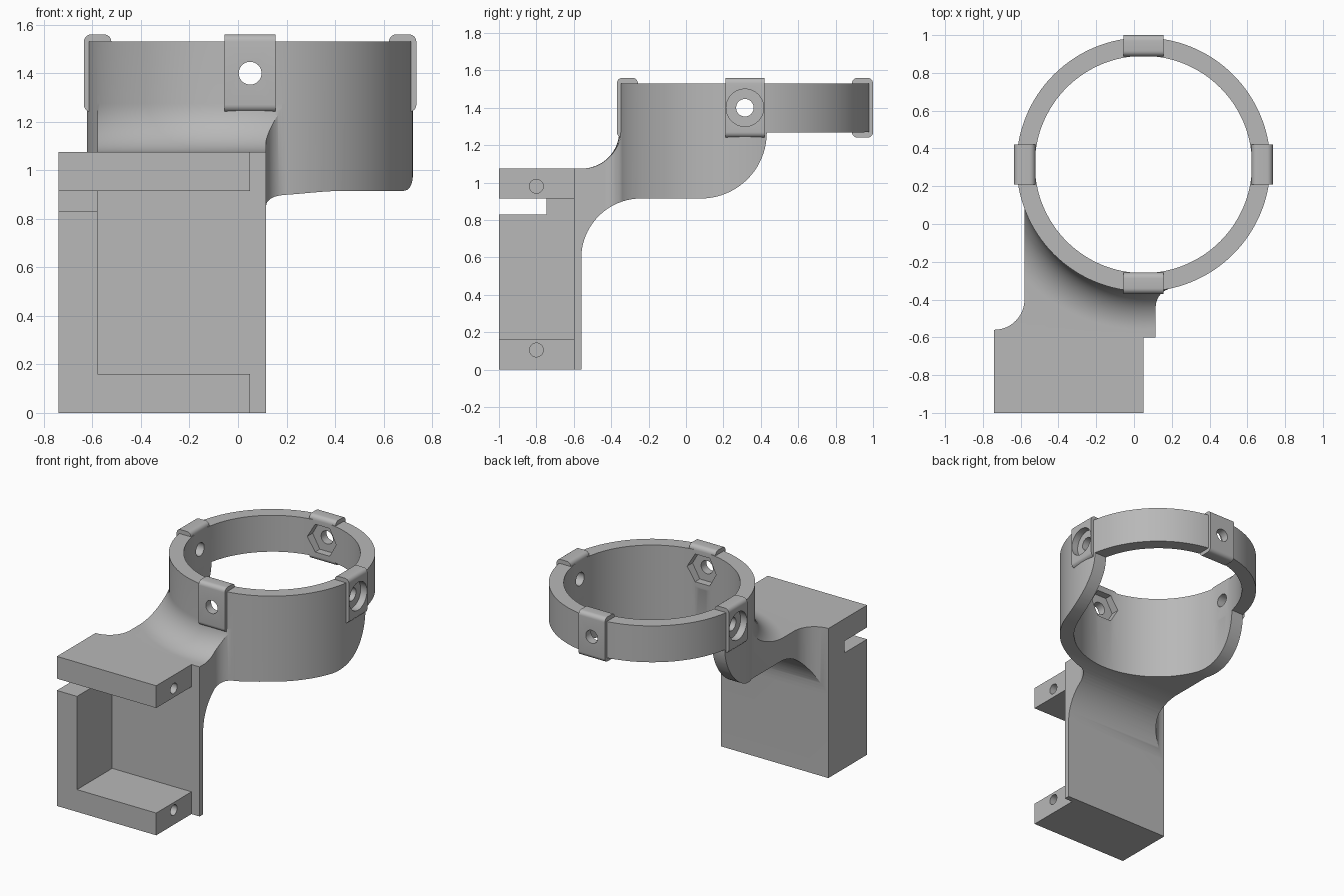
import bpy, bmesh, math
from mathutils import Matrix, Vector

if "Cube" in bpy.data.objects:
    bpy.data.objects.remove(bpy.data.objects["Cube"], do_unlink=True)

grey = bpy.data.materials.new("plain_grey")
grey.use_nodes = True
COLOUR = (0.48, 0.48, 0.48, 1)
grey.diffuse_color = COLOUR
grey.node_tree.nodes["Principled BSDF"].inputs["Base Color"].default_value = COLOUR

CENTRE = Vector((0.05, 0.315, 0))      # ring axis
R_IN, R_OUT, TOP = 0.575, 0.672, 1.53  # ring size
HOLE_Z = 1.4


def make(name, bm):
    bmesh.ops.recalc_face_normals(bm, faces=bm.faces)
    mesh = bpy.data.meshes.new(name)
    bm.to_mesh(mesh)
    bm.free()
    mesh.materials.append(grey)
    obj = bpy.data.objects.new(name, mesh)
    bpy.context.collection.objects.link(obj)
    return obj


def arc(cx, cy, r, a0, a1, n=20):
    angles = [math.radians(a0 + (a1 - a0) * i / n) for i in range(n + 1)]
    return [(cx + r * math.cos(a), cy + r * math.sin(a)) for a in angles]


def prism(name, pts, axis, lo, hi):
    """Extrude a closed outline along the x, y or z axis."""
    place = {"x": lambda a, b: (lo, a, b),
             "y": lambda a, b: (a, lo, b),
             "z": lambda a, b: (a, b, lo)}[axis]
    bm = bmesh.new()
    face = bm.faces.new([bm.verts.new(place(a, b)) for a, b in pts])
    ext = bmesh.ops.extrude_face_region(bm, geom=[face])["geom"]
    shift = Vector([(hi - lo) * (axis == k) for k in "xyz"])
    bmesh.ops.translate(bm, vec=shift, verts=[v for v in ext if isinstance(v, bmesh.types.BMVert)])
    return make(name, bm)


def rect(x0, x1, y0, y1):
    return [(x0, y0), (x1, y0), (x1, y1), (x0, y1)]


def revolve(name, pts):
    """Turn a closed (radius, z) outline about the ring axis."""
    bm = bmesh.new()
    vs = [bm.verts.new((CENTRE.x, CENTRE.y - r, z)) for r, z in pts]
    es = [bm.edges.new((vs[i - 1], vs[i])) for i in range(len(vs))]
    bmesh.ops.spin(bm, geom=vs + es, cent=CENTRE, axis=(0, 0, 1),
                   angle=math.tau, steps=128)
    bmesh.ops.remove_doubles(bm, verts=bm.verts, dist=1e-5)
    return make(name, bm)


def rod(name, at, angle, r, length, sides=40):
    """Cylinder centred at a point, lying along a horizontal direction."""
    bm = bmesh.new()
    mat = Matrix.Translation(at) @ Matrix.Rotation(angle, 4, "Z") @ Matrix.Rotation(math.pi / 2, 4, "Y")
    bmesh.ops.create_cone(bm, cap_ends=True, segments=sides, radius1=r,
                          radius2=r, depth=length, matrix=mat)
    return make(name, bm)


def combine(obj, other, op):
    mod = obj.modifiers.new(op, "BOOLEAN")
    mod.operation, mod.solver, mod.object = op, "EXACT", other
    bpy.context.view_layer.objects.active = obj
    bpy.ops.object.modifier_apply(modifier=mod.name)
    bpy.data.objects.remove(other, do_unlink=True)


# Ring blank
body = revolve("ring_bracket", [(R_IN, 0.3), (R_OUT, 0.3), (R_OUT, TOP), (R_IN, TOP)])

# Neck and back plate: plan outline, trimmed by a fillet swept round the ring
plan = [(-0.74, -0.6), (0.115, -0.6)]
plan += arc(0.215, -0.439, 0.1, 180, 102.4)
plan += [(0.19, -0.3), (-0.58, 0.12)]
plan += arc(-0.74, -0.4, 0.16, 0, -90)
neck = prism("neck", plan, "z", 0, 1.4)
fillet = revolve("fillet", [(0.6, -0.1), (1.5, -0.1), (1.5, 1.075)]
                 + arc(0.872, 1.275, 0.2, 270, 180) + [(0.6, 1.275)])
combine(neck, fillet, "INTERSECT")
combine(body, neck, "UNION")

# Side outline trims ring and neck together
side = [(-0.7, -0.1), (-0.56, -0.1)]
side += arc(-0.24, 0.595, 0.32, 180, 90)
side += arc(0.08, 1.267, 0.352, -90, 0)
side += [(1.2, 1.27), (1.2, 1.7), (-0.7, 1.7)]
combine(body, prism("side_trim", side, "x", -1.2, 1.2), "INTERSECT")

# C-shaped holder with slot and blind screw holes
holder = prism("holder", [(-0.74, 0), (0.05, 0), (0.05, 0.16), (-0.58, 0.16),
                          (-0.58, 0.915), (0.05, 0.915), (0.05, 1.075), (-0.74, 1.075)],
               "y", -1, -0.58)
combine(holder, prism("slot", rect(-1.1, -0.745, 0.83, 0.915), "x", -0.8, -0.57), "DIFFERENCE")
for z in (0.105, 0.98):
    combine(holder, rod("screw_hole", (0, -0.8, z), 0, 0.037, 0.5), "DIFFERENCE")
combine(body, holder, "UNION")

# Four rounded clips around the ring
for i in range(4):
    bm = bmesh.new()
    bmesh.ops.create_cube(bm, size=1, matrix=Matrix.Translation((0.6285, 0, 1.4))
                          @ Matrix.Diagonal((0.113, 0.21, 0.32, 1)))
    edges = [e for e in bm.edges if abs(e.verts[0].co.y - e.verts[1].co.y) > 0.1]
    bmesh.ops.bevel(bm, geom=edges, offset=0.03, segments=6, profile=0.5, affect="EDGES")
    bm.transform(Matrix.Translation(CENTRE) @ Matrix.Rotation(i * math.pi / 2, 4, "Z"))
    combine(body, make("clip", bm), "UNION")

# Through holes, outer counterbores on the sides, inner hex pockets front and back
for i in range(4):
    a = i * math.pi / 2
    out = Vector((math.cos(a), math.sin(a), 0))
    base = CENTRE + Vector((0, 0, HOLE_Z))
    combine(body, rod("hole", base + out * 0.63, a, 0.047, 0.3), "DIFFERENCE")
    if i % 2:
        combine(body, rod("hex_pocket", base + out * 0.57, a, 0.115, 0.11, 6), "DIFFERENCE")
    else:
        combine(body, rod("counterbore", base + out * 0.69, a, 0.1, 0.11), "DIFFERENCE")

# Shading
bpy.ops.object.select_all(action="DESELECT")
body.select_set(True)
bpy.context.view_layer.objects.active = body
bpy.ops.object.shade_smooth_by_angle(angle=math.radians(25))
